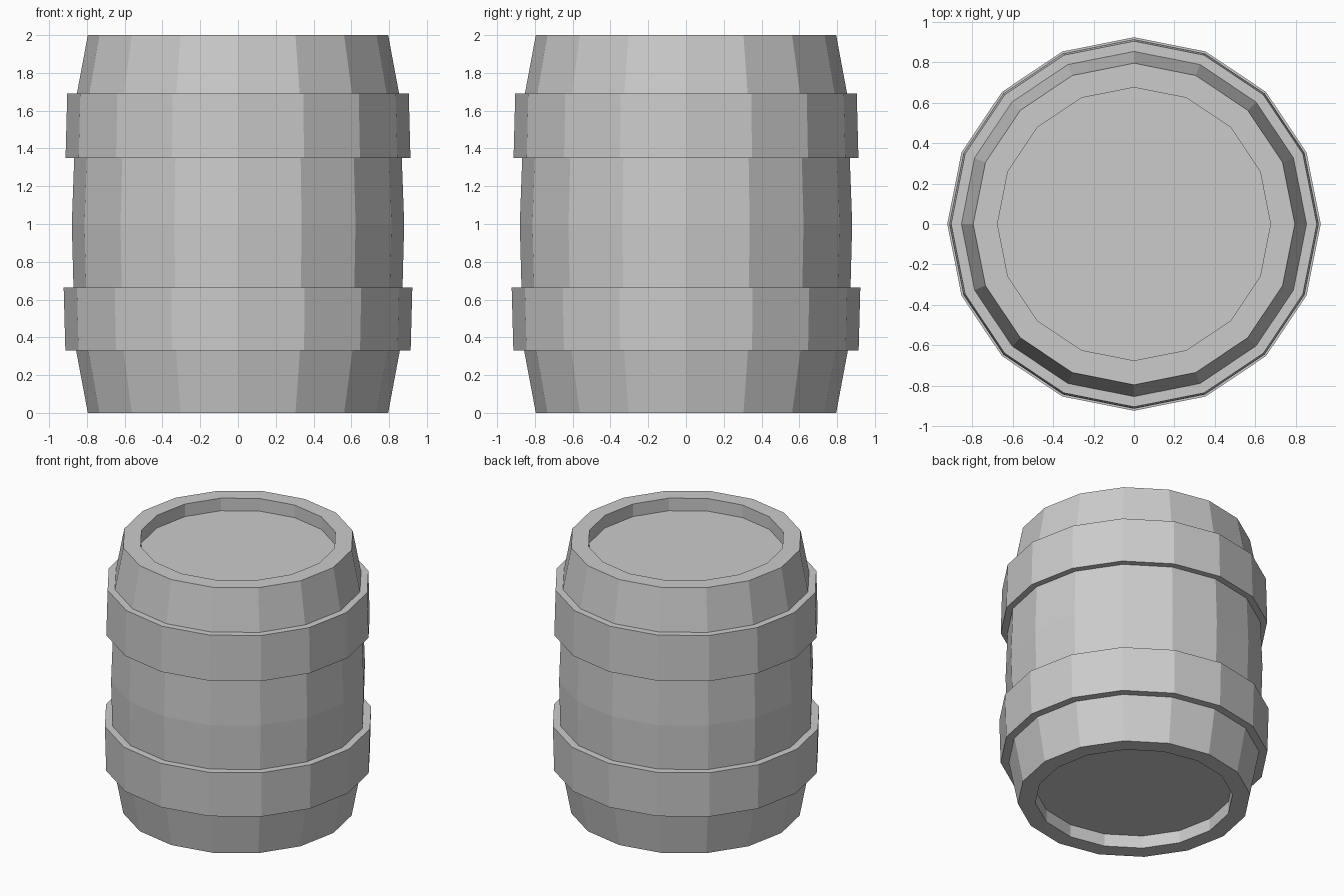
import bpy, bmesh
from math import cos, sin, pi

if "Cube" in bpy.data.objects:
    bpy.data.objects.remove(bpy.data.objects["Cube"])

SIDES = 16


def lathe(name, profile, closed=False):
    """Spin an (r, z) profile about z; open profiles get flat end caps."""
    bm = bmesh.new()
    rings = [[bm.verts.new((r * cos(2 * pi * i / SIDES), r * sin(2 * pi * i / SIDES), z))
              for i in range(SIDES)] for r, z in profile]
    pairs = list(zip(rings, rings[1:]))
    if closed:
        pairs.append((rings[-1], rings[0]))
    else:
        bm.faces.new(rings[0])
        bm.faces.new(rings[-1])
    for low, high in pairs:
        for i in range(SIDES):
            j = (i + 1) % SIDES
            bm.faces.new((low[i], low[j], high[j], high[i]))
    bmesh.ops.recalc_face_normals(bm, faces=bm.faces[:])
    mesh = bpy.data.meshes.new(name)
    bm.to_mesh(mesh)
    bm.free()
    obj = bpy.data.objects.new(name, mesh)
    bpy.context.collection.objects.link(obj)
    return obj


# Bulging body with recessed lids at both ends
lathe("barrel_body", [
    (0.675, 0.095), (0.675, 0.0),
    (0.795, 0.0), (0.857, 0.33), (0.871, 0.665), (0.88, 1.0),
    (0.867, 1.35), (0.853, 1.69), (0.795, 2.0),
    (0.675, 2.0), (0.675, 1.905),
])

# Hoops wrapped around the body, inner wall just inside its surface
for name, z0, z1, r0, r1 in (("lower_hoop", 0.33, 0.665, 0.914, 0.923),
                             ("upper_hoop", 1.35, 1.69, 0.913, 0.904)):
    lathe(name, [(r0 - 0.065, z0), (r0, z0), (r1, z1), (r1 - 0.065, z1)], closed=True)
